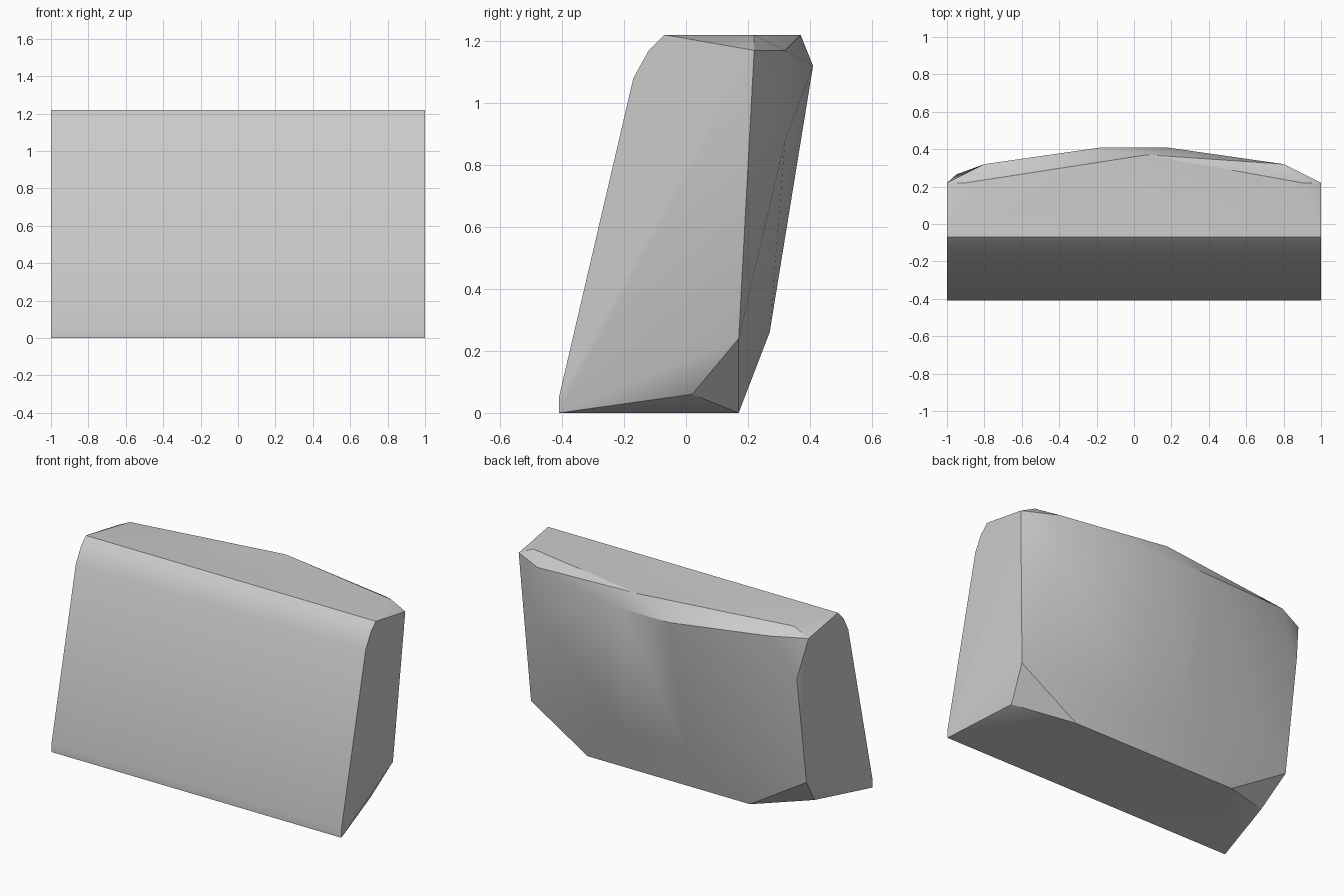
import bpy
import bmesh
import math

default_cube = bpy.data.objects.get("Cube")
if default_cube:
    bpy.data.objects.remove(default_cube, do_unlink=True)


def flat_material(name, colour):
    material = bpy.data.materials.new(name)
    material.use_nodes = True
    material.diffuse_color = colour
    material.node_tree.nodes["Principled BSDF"].inputs["Base Color"].default_value = colour
    return material


# Straight front profile (y, z), spanning the full width
front_profile = [(-.41, 0), (-.41, .05), (-.17, 1.08), (-.12, 1.17), (-.07, 1.22)]

# Chipped back corners, mirrored to both sides
mirrored_corners = [
    (1, .22, 1.17), (.9, .22, 1.22),                    # upper end
    (.8, .32, 1.17), (.17, .41, 1.12),                  # upper back rim
    (.2, .27, .26), (.56, .17, 0),                      # lower back
    (.95, .17, .24), (.9, .02, .06),                    # lower end
]

# Irregular corners that occur once
single_corners = [(.07, .37, 1.22), (-.95, .265, .92), (.8, .32, .88)]


def build_block(name, material):
    bm = bmesh.new()
    half_shape = [(1, y, z) for y, z in front_profile] + mirrored_corners
    for side in (-1, 1):
        for x, y, z in half_shape:
            bm.verts.new((side * x, y, z))
    for corner in single_corners:
        bm.verts.new(corner)

    # Wrap the corners in a faceted stone surface
    hull = bmesh.ops.convex_hull(bm, input=list(bm.verts))
    leftovers = set(hull["geom_interior"]) | set(hull["geom_unused"])
    loose = [v for v in leftovers if isinstance(v, bmesh.types.BMVert) and v.is_valid]
    bmesh.ops.delete(bm, geom=loose, context="VERTS")
    bmesh.ops.dissolve_limit(bm, angle_limit=math.radians(1),
                             verts=list(bm.verts), edges=list(bm.edges))
    bmesh.ops.recalc_face_normals(bm, faces=list(bm.faces))

    mesh = bpy.data.meshes.new(name)
    bm.to_mesh(mesh)
    bm.free()
    mesh.materials.append(material)
    block = bpy.data.objects.new(name, mesh)
    bpy.context.scene.collection.objects.link(block)
    return block


stone_block = build_block("stone_block", flat_material("light_grey_stone", (.6, .6, .6, 1)))

# Soft shading across shallow facets, crisp chipped edges
bpy.ops.object.select_all(action="DESELECT")
stone_block.select_set(True)
bpy.context.view_layer.objects.active = stone_block
bpy.ops.object.shade_smooth_by_angle(angle=math.radians(30))
